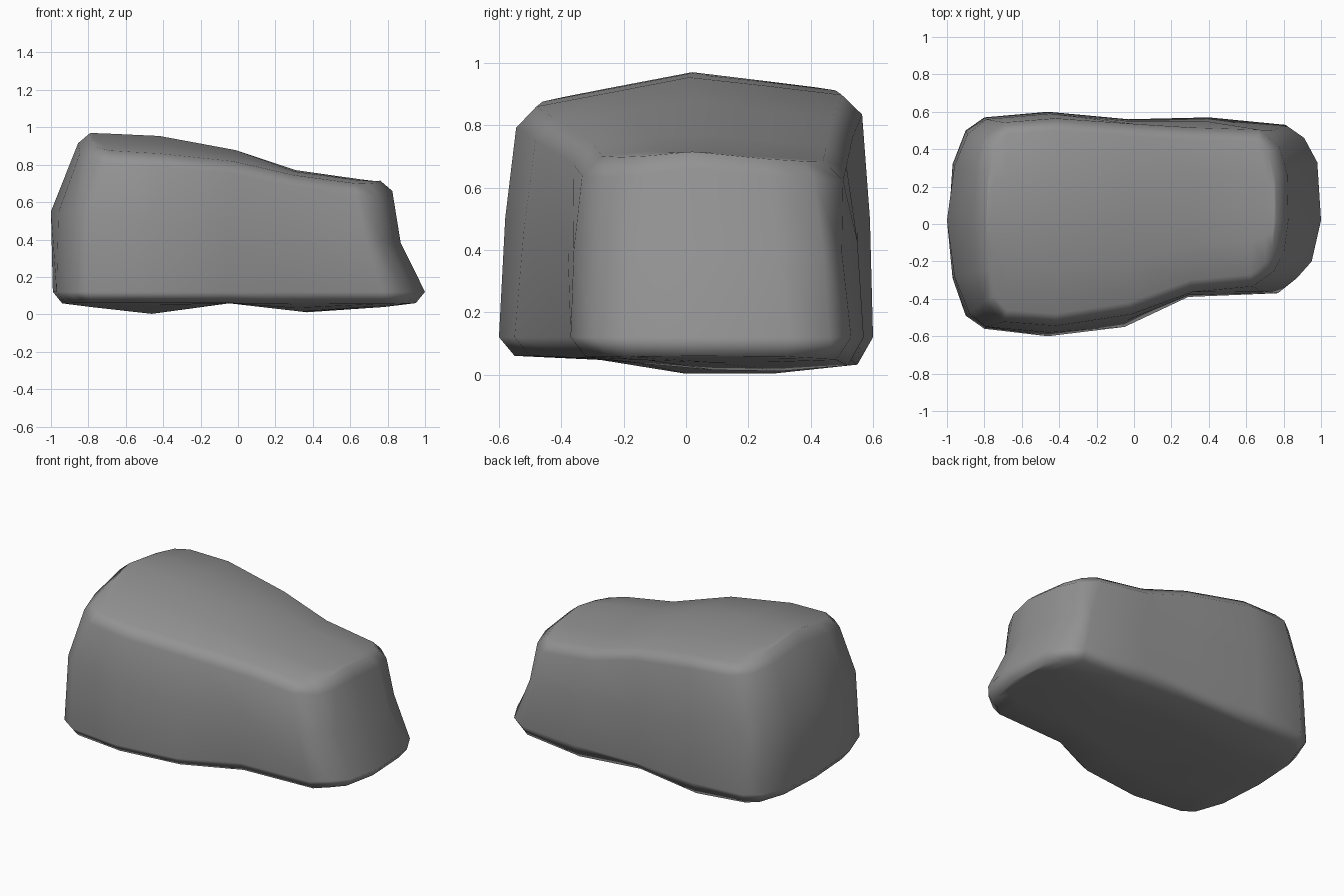
import bpy, bmesh
from mathutils import Vector

if "Cube" in bpy.data.objects:
    bpy.data.objects.remove(bpy.data.objects["Cube"])

N = 20
# Outlines (x, y), running left end -> back -> right end -> front
base = [(-.99, .02), (-.97, .32), (-.90, .50), (-.80, .57), (-.46, .60), (-.03, .56), (.40, .57),
        (.81, .53), (.91, .46), (.98, .33), (1.0, .02), (.95, -.20), (.87, -.29), (.77, -.37),
        (.29, -.39), (-.05, -.55), (-.46, -.60), (-.80, -.56), (-.90, -.49), (-.97, -.29)]
waist = [(-1.0, .02), (-.96, .31), (-.89, .48), (-.79, .56), (-.45, .59), (-.03, .55), (.38, .55),
         (.74, .50), (.81, .44), (.86, .30), (.87, .02), (.83, -.18), (.77, -.27), (.68, -.36),
         (.29, -.38), (-.05, -.52), (-.46, -.58), (-.79, -.55), (-.88, -.48), (-.96, -.28)]
crown = [(-.79, .02), (-.78, .28), (-.75, .42), (-.68, .48), (-.42, .50), (0, .47), (.32, .45),
         (.66, .44), (.72, .38), (.755, .26), (.76, .02), (.74, -.13), (.70, -.21), (.62, -.27),
         (.30, -.30), (-.03, -.42), (-.42, -.48), (-.68, -.46), (-.75, -.39), (-.78, -.25)]


def interp(x, pts):
    if x <= pts[0][0]:
        return pts[0][1]
    for (a, u), (b, v) in zip(pts, pts[1:]):
        if x <= b:
            return u + (v - u) * (x - a) / (b - a)
    return pts[-1][1]


def top_z(x, y):
    ridge = interp(x, [(-.79, .97), (-.45, .96), (-.05, .89), (.33, .77), (.76, .715)])
    slope = interp(x, [(-.4, .19), (.3, .11)]) if y < 0 else interp(x, [(-.4, .12), (.3, .10)])
    return ridge - slope * abs(y - .02)


def bottom_z(x, y):
    wx = interp(x, [(-.95, 0), (-.48, 1), (-.04, 0), (.46, 1), (.95, 0)])
    wy = interp(y, [(-.5, 0), (-.25, .25), (.0, 1), (.38, 1), (.58, .4)])
    return .06 - .06 * wx * wy


def offset(ring, d):
    out = []
    for i, p in enumerate(ring):
        t = (Vector(ring[(i + 1) % N]) - Vector(ring[i - 1])).normalized()
        out.append((p[0] - t.y * d, p[1] + t.x * d))
    return out


bm = bmesh.new()


def add_ring(pts, zf):
    return [bm.verts.new((x, y, zf(x, y))) for x, y in pts]


# Side walls: stacked rings with softened lower and upper rims
rings = [add_ring(offset(base, -.05), bottom_z),
         add_ring(base, lambda x, y: .12),
         add_ring(waist, lambda x, y: .46 - .09 * x),
         add_ring(offset(crown, .065), lambda x, y: top_z(x, y) - .055),
         add_ring(crown, top_z)]
for lo, hi in zip(rings, rings[1:]):
    for i in range(N):
        j = (i + 1) % N
        bm.faces.new((lo[i], lo[j], hi[j], hi[i]))


# Top and underside: rows bridging back to front
def cap(ring, zf):
    rows = []
    for i in range(1, N // 2):
        a, b = ring[i], ring[N - i]
        row = [a]
        for t in (.25, .5, .75):
            p = a.co.lerp(b.co, t)
            row.append(bm.verts.new((p.x, p.y, zf(p.x, p.y))))
        rows.append(row + [b])
    for r, s in zip(rows, rows[1:]):
        for k in range(4):
            bm.faces.new((r[k], r[k + 1], s[k + 1], s[k]))
    for end, row in ((ring[0], rows[0]), (ring[N // 2], rows[-1])):
        for k in range(4):
            bm.faces.new((end, row[k], row[k + 1]))


cap(rings[0], bottom_z)
cap(rings[-1], top_z)
bmesh.ops.recalc_face_normals(bm, faces=bm.faces)
for f in bm.faces:
    f.smooth = True

mesh = bpy.data.meshes.new("boulder")
bm.to_mesh(mesh)
bm.free()
rock = bpy.data.objects.new("boulder", mesh)
bpy.context.collection.objects.link(rock)

# Face-weighted normals keep the broad faces flat and the rims soft
rock.modifiers.new("weighted_normals", 'WEIGHTED_NORMAL')

grey = bpy.data.materials.new("stone grey")
grey.diffuse_color = (.29, .29, .29, 1)
grey.use_nodes = True
grey.node_tree.nodes["Principled BSDF"].inputs["Base Color"].default_value = grey.diffuse_color
mesh.materials.append(grey)
